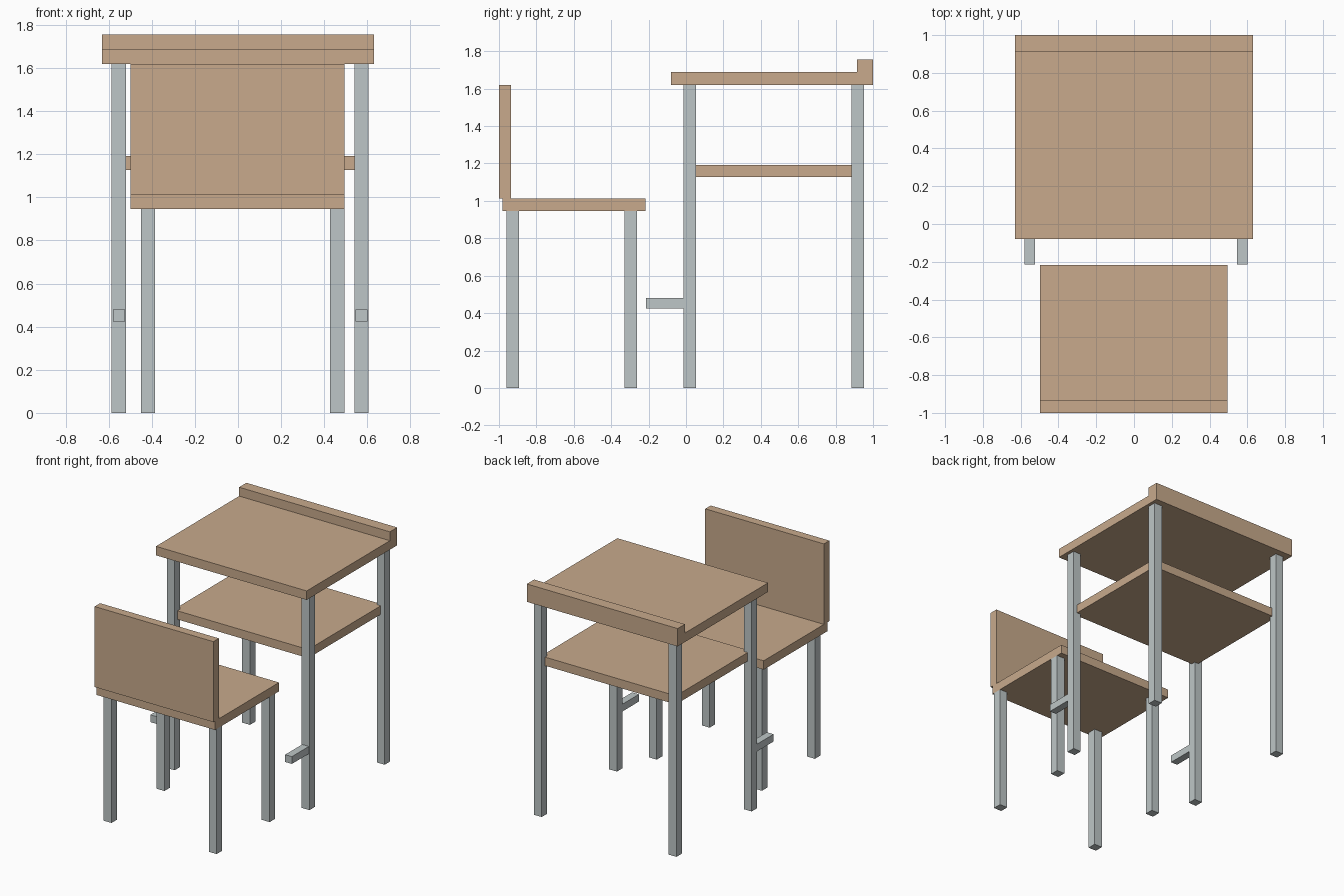
import bpy
import bmesh

if "Cube" in bpy.data.objects:
    bpy.data.objects.remove(bpy.data.objects["Cube"])


def material(name, rgb):
    m = bpy.data.materials.new(name)
    m.diffuse_color = (*rgb, 1.0)
    m.use_nodes = True
    m.node_tree.nodes["Principled BSDF"].inputs["Base Color"].default_value = m.diffuse_color
    return m


WOOD = material("light wood", (0.578, 0.402, 0.262))
METAL = material("grey metal", (0.515, 0.565, 0.571))


def add_object(name, bm, mat):
    bmesh.ops.recalc_face_normals(bm, faces=bm.faces)
    mesh = bpy.data.meshes.new(name)
    bm.to_mesh(mesh)
    bm.free()
    mesh.materials.append(mat)
    obj = bpy.data.objects.new(name, mesh)
    bpy.context.collection.objects.link(obj)
    return obj


def extrude_profile(name, x0, x1, profile, mat):
    """Extrude a (y, z) outline from x0 to x1."""
    bm = bmesh.new()
    face = bm.faces.new([bm.verts.new((x0, y, z)) for y, z in profile])
    out = bmesh.ops.extrude_face_region(bm, geom=[face])
    moved = [v for v in out["geom"] if isinstance(v, bmesh.types.BMVert)]
    bmesh.ops.translate(bm, verts=moved, vec=(x1 - x0, 0, 0))
    return add_object(name, bm, mat)


def box(name, x, y, z, mat):
    outline = [(y[0], z[0]), (y[1], z[0]), (y[1], z[1]), (y[0], z[1])]
    return extrude_profile(name, x[0], x[1], outline, mat)


def legs(prefix, xs, ys, height, t=0.066):
    for side, x in zip(("left", "right"), xs):
        for end, y in zip(("front", "back"), ys):
            box(f"{prefix}_{end}_{side}_leg", (x - t / 2, x + t / 2),
                (y - t / 2, y + t / 2), (0, height), METAL)


# Desk: top with raised rear ledge, legs, shelf
extrude_profile("desk_top", -0.63, 0.63,
                [(-0.08, 1.62), (1.0, 1.62), (1.0, 1.755),
                 (0.913, 1.755), (0.913, 1.688), (-0.08, 1.688)], WOOD)
DESK_X = (-0.553, 0.573)
legs("desk", DESK_X, (0.02, 0.918), 1.62)
box("desk_shelf", DESK_X, (0.02, 0.91), (1.127, 1.192), WOOD)

# Footrest bars on the front desk legs
for side, x in zip(("left", "right"), DESK_X):
    box(f"{side}_footrest", (x - 0.028, x + 0.028), (-0.215, 0.0),
        (0.425, 0.48), METAL)

# Chair: seat, backrest, legs
box("seat", (-0.498, 0.494), (-0.98, -0.216), (0.945, 1.012), WOOD)
box("backrest", (-0.498, 0.494), (-1.0, -0.935), (1.012, 1.62), WOOD)
legs("chair", (-0.418, 0.461), (-0.927, -0.295), 0.945)
